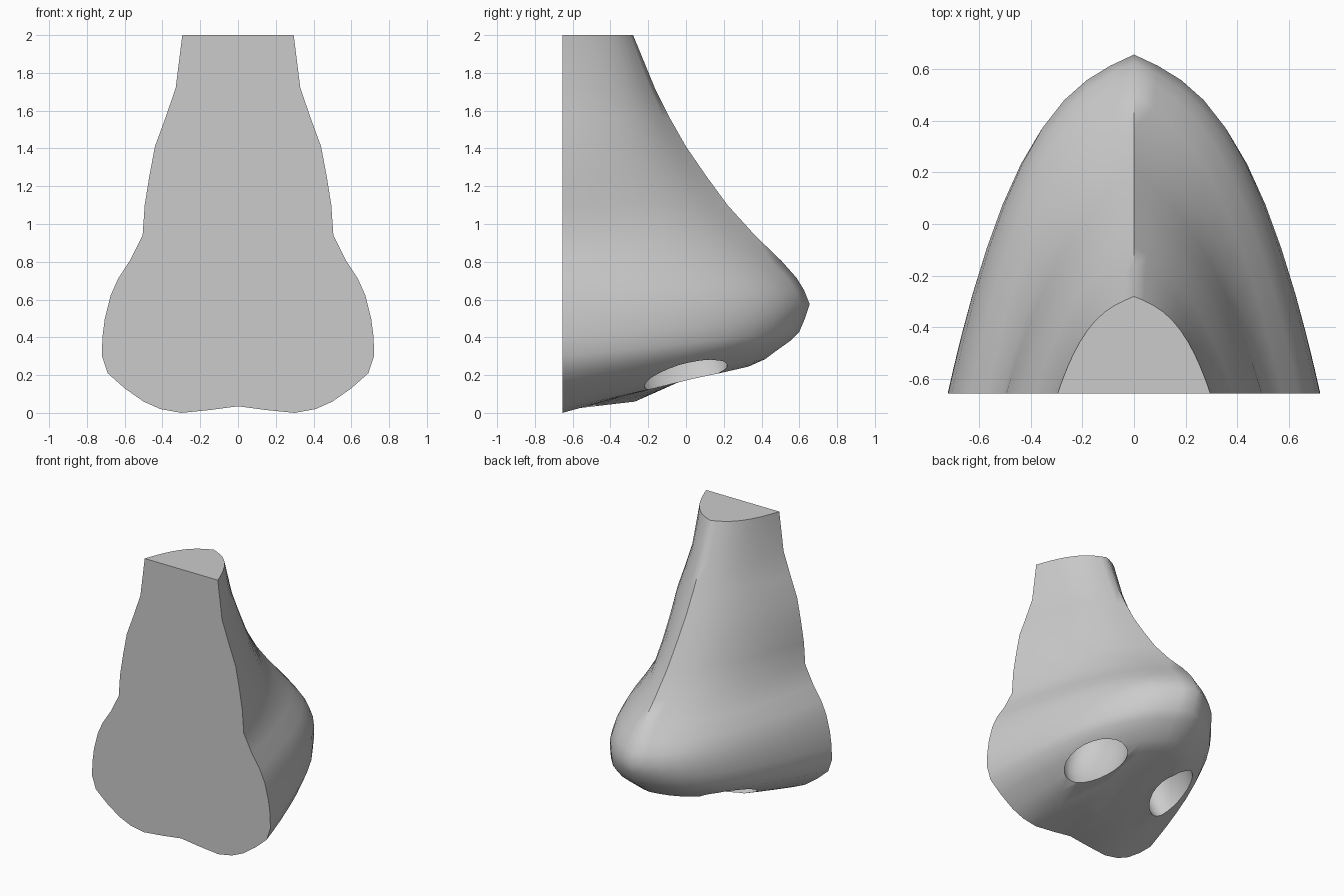
import bpy, bmesh, math

if "Cube" in bpy.data.objects:
    bpy.data.objects.remove(bpy.data.objects["Cube"])

BACK = -0.655
SEG = 24
# Rings from bridge to underside: half width, back z, front y, front z, ridge sharpness
RINGS = [
    (.295, 2.0, -.28, 2.0, .32), (.33, 1.72, -.165, 1.72, .4), (.385, 1.56, -.085, 1.56, .45),
    (.44, 1.41, 0, 1.41, .5), (.47, 1.25, .11, 1.25, .54), (.494, 1.1, .22, 1.1, .55),
    (.505, .94, .365, .94, .5), (.57, .81, .505, .805, .37), (.635, .71, .585, .715, .29),
    (.675, .62, .625, .65, .25), (.705, .5, .655, .575, .24), (.718, .4, .63, .5, .22),
    (.72, .3, .60, .43, .2), (.69, .21, .55, .38, .18), (.60, .13, .48, .33, .15),
    (.50, .06, .42, .285, .12), (.41, .02, .33, .245, .12), (.30, 0, 0, .18, .12),
    (.15, .015, -.27, .06, .12),
]

# Nose body: lofted arches closed by a flat back and top
bm = bmesh.new()
rows = []
for w, zb, yf, zf, k in RINGS:
    row = []
    for i in range(SEG + 1):
        u = math.sin(math.pi * (i / SEG - 0.5))
        a = abs(u)
        t = 1 - ((1 - k) * a ** 3 + k * a)
        row.append(bm.verts.new((w * u, BACK + (yf - BACK) * t, zb + (zf - zb) * t)))
    rows.append(row)
for r0, r1 in zip(rows, rows[1:]):
    for i in range(SEG):
        bm.faces.new((r0[i], r0[i + 1], r1[i + 1], r1[i]))
end = bm.verts.new((0, BACK, .035))
for i in range(SEG):
    bm.faces.new((rows[-1][i], rows[-1][i + 1], end))
bm.faces.new(rows[0])
bm.faces.new([r[0] for r in rows] + [end] + [r[-1] for r in reversed(rows)])
bmesh.ops.recalc_face_normals(bm, faces=bm.faces[:])
mesh = bpy.data.meshes.new("nose")
bm.to_mesh(mesh)
bm.free()
nose = bpy.data.objects.new("nose", mesh)
bpy.context.collection.objects.link(nose)

# Nostrils: splayed ellipsoid hollows cut from the underside
for side in (-1, 1):
    bpy.ops.mesh.primitive_uv_sphere_add(
        segments=24, ring_count=14, radius=1, location=(side * .30, -.03, .29),
        rotation=(math.radians(10), math.radians(-side * 18), math.radians(side * 14)))
    cutter = bpy.context.object
    cutter.name = "nostril_cutter"
    cutter.scale = (.145, .25, .32)
    cutter.hide_render = True
    mod = nose.modifiers.new("nostril", 'BOOLEAN')
    mod.operation = 'DIFFERENCE'
    mod.solver = 'EXACT'
    mod.object = cutter
    bpy.context.view_layer.objects.active = nose
    bpy.ops.object.modifier_apply(modifier=mod.name)
    bpy.data.objects.remove(cutter, do_unlink=True)

# Smooth skin with sharp cut edges
bpy.ops.object.select_all(action='DESELECT')
nose.select_set(True)
bpy.context.view_layer.objects.active = nose
bpy.ops.object.shade_smooth_by_angle(angle=math.radians(60))
